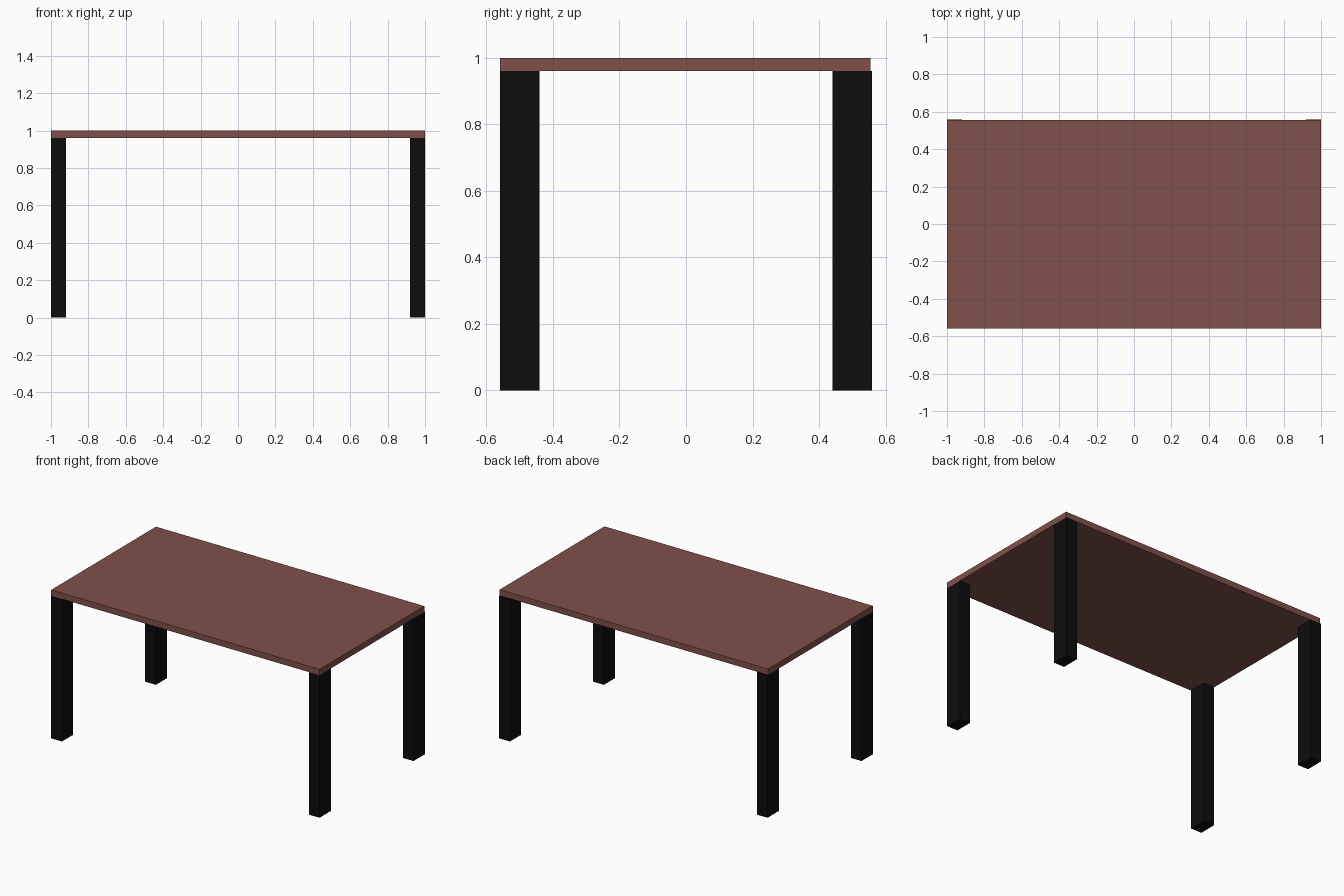
import bpy

if "Cube" in bpy.data.objects:
    bpy.data.objects.remove(bpy.data.objects["Cube"])


def material(name, color):
    mat = bpy.data.materials.new(name)
    mat.diffuse_color = (*color, 1.0)
    mat.use_nodes = True
    mat.node_tree.nodes["Principled BSDF"].inputs["Base Color"].default_value = mat.diffuse_color
    return mat


def box(name, low, high, mat):
    center = [(a + b) / 2 for a, b in zip(low, high)]
    bpy.ops.mesh.primitive_cube_add(size=1, location=center)
    obj = bpy.context.object
    obj.name = name
    obj.scale = [b - a for a, b in zip(low, high)]
    bpy.ops.object.transform_apply(location=False, rotation=False, scale=True)
    obj.data.materials.append(mat)
    return obj


wood = material("reddish_wood", (0.22, 0.08, 0.07))
black = material("black", (0.004, 0.004, 0.004))

TOP_Z = 0.96
LEG_X, LEG_Y = 0.08, 0.12
HALF_X, HALF_Y = 1.0, 0.56

# Tabletop, stopping just short of the back legs' rear faces
box("tabletop", (-HALF_X, -HALF_Y, TOP_Z), (HALF_X, 0.555, 1.0), wood)

# Four corner legs
for side, sx in (("left", -1), ("right", 1)):
    for end, sy in (("front", -1), ("back", 1)):
        cx = sx * (HALF_X - LEG_X / 2)
        cy = sy * (HALF_Y - LEG_Y / 2)
        box(f"{end}_{side}_leg",
            (cx - LEG_X / 2, cy - LEG_Y / 2, 0),
            (cx + LEG_X / 2, cy + LEG_Y / 2, TOP_Z), black)
